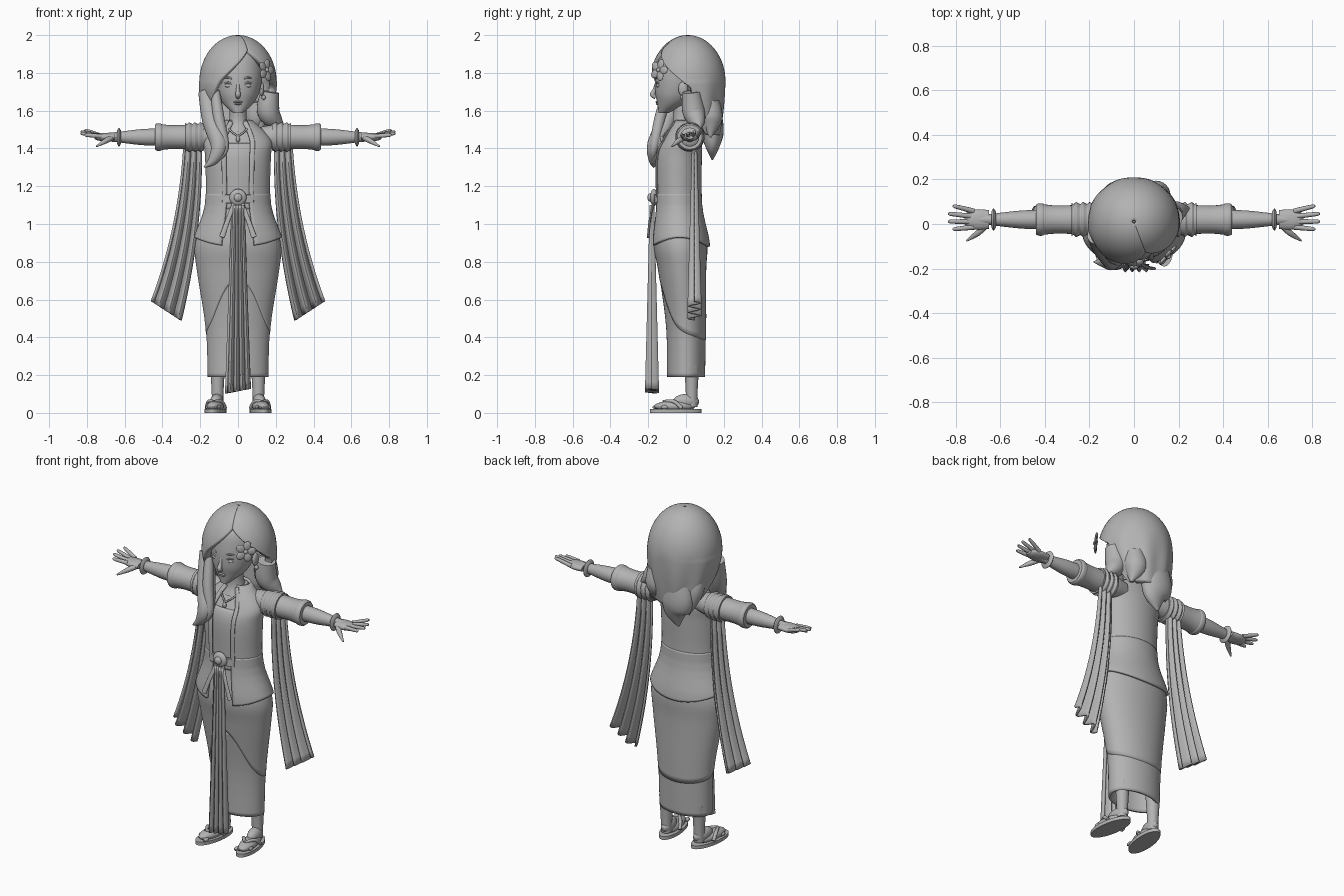
import bpy
import bmesh
import math
from mathutils import Vector, Matrix

default_cube = bpy.data.objects.get("Cube")
if default_cube:
    bpy.data.objects.remove(default_cube)

grey = bpy.data.materials.new("plain_grey")
grey.use_nodes = True
grey.diffuse_color = (.45, .45, .45, 1)
grey.node_tree.nodes["Principled BSDF"].inputs["Base Color"].default_value = grey.diffuse_color
parts = []


def smooth(points, steps=5):
    """Catmull-Rom interpolation of tuples."""
    result, last = [], len(points) - 1
    for i in range(last):
        quad = (points[max(i - 1, 0)], points[i], points[i + 1], points[min(i + 2, last)])
        for s in range(steps):
            t = s / steps
            result.append(tuple(b + t / 2 * (c - a + t * (2 * a - 5 * b + 4 * c - d + t * (3 * (b - c) + d - a)))
                                for a, b, c, d in zip(*quad)))
    return result + [tuple(points[last])]


def build(name, rows, closed=True, thickness=0, offset=-1):
    """Skin rows of points: closed rows are capped, open sheets are thickened."""
    count = len(rows[0])
    verts = [point for row in rows for point in row]
    faces = []
    for start in range(0, len(verts) - count, count):
        for j in range(count if closed else count - 1):
            k = (j + 1) % count
            faces.append((start + j, start + count + j, start + count + k, start + k))
    if closed:
        faces.append(range(count))
        faces.append(range(len(verts) - count, len(verts)))
    mesh = bpy.data.meshes.new(name)
    mesh.from_pydata(verts, [], [tuple(face) for face in faces])
    mesh.materials.append(grey)
    obj = bpy.data.objects.new(name, mesh)
    bpy.context.collection.objects.link(obj)
    parts.append(obj)
    if closed:
        bm = bmesh.new()
        bm.from_mesh(mesh)
        bmesh.ops.recalc_face_normals(bm, faces=bm.faces)
        bm.to_mesh(mesh)
        bm.free()
    else:
        cloth = obj.modifiers.new("thickness", 'SOLIDIFY')
        cloth.thickness, cloth.offset = thickness, offset
    return obj


def both_sides(obj):
    """Mirror a part across the middle of the body."""
    obj.modifiers.new("mirror", 'MIRROR').use_mirror_merge = False
    return obj


def circle(sides):
    return [(math.cos(math.tau * k / sides), math.sin(math.tau * k / sides)) for k in range(sides)]


def sweep(name, points, depth=1, flat=False, sides=24, steps=5):
    """Ellipses along a path of (x, y, z, half width)."""
    path, rows = smooth(points, steps), []
    for i, (*centre, radius) in enumerate(path):
        across, back = Vector((1, 0, 0)), Vector((0, 1, 0))
        if not flat:
            after, before = path[min(i + 1, len(path) - 1)], path[max(i - 1, 0)]
            along = Vector(after[:3]) - Vector(before[:3])
            across = along.cross(back).normalized()
            back = across.cross(along).normalized()
        rows.append([Vector(centre) + radius * (across * c + back * s * depth) for c, s in circle(sides)])
    return build(name, rows)


def ball(name, centre, size, turn=Matrix.Identity(3), sides=16):
    """Ellipsoid with an optional rotation."""
    rows = []
    for i in range(sides + 1):
        tilt = math.pi * (i + .05) / (sides + .1)
        rows.append([(math.sin(tilt) * c, math.sin(tilt) * s, math.cos(tilt)) for c, s in circle(sides)])
    obj = build(name, rows)
    obj.data.transform(Matrix.Translation(centre) @ turn.to_4x4() @ Matrix.Diagonal((*size, 1)))
    return obj


# Body profile: height, centre y, half width, half depth
figure = smooth([(.15, 0, .17, .11), (.45, 0, .18, .115), (.75, -.02, .225, .135), (.9, -.03, .235, .15),
                 (1.1, -.04, .17, .12), (1.35, -.04, .17, .12), (1.45, -.02, .17, .1), (1.56, 0, .06, .05)])


def around(height, degrees, grow=0):
    """Point on the body profile; zero degrees is the front."""
    low = max(row for row in figure[:-1] if row[0] <= height)
    high = figure[figure.index(low) + 1]
    t = (height - low[0]) / (high[0] - low[0])
    middle, wide, deep = (a + (b - a) * t for a, b in zip(low[1:], high[1:]))
    angle = math.radians(degrees)
    return Vector(((wide + grow) * math.sin(angle), middle - (deep + grow) * math.cos(angle), height))


def drape(name, top, hem, opening, end, grow, columns=64, levels=24):
    """Cloth following the body from a top height to a hem given per angle."""
    angles = [opening + (end - opening) * j / columns for j in range(columns + 1)]
    rows = [[around(top + (hem(a) - top) * i / levels, a, grow) for a in angles] for i in range(levels + 1)]
    return build(name, rows, closed=False, thickness=.014)


def wrapped_hem(degrees):
    angle = math.radians((degrees + 180) % 360 - 180)
    return .42 + .035 * math.cos(angle) + .25 * math.exp(-2 * angle ** 2)


def peplum_hem(degrees):
    return .905 - .025 * math.cos(2 * math.radians(degrees))


# Skirts
drape("lower_skirt", .7, lambda a: .19, 0, 360, -.01)
drape("wrapped_skirt", 1.12, wrapped_hem, 0, 360, -.008)

# Torso, blouse and open jacket
build("torso", [[around(row[0], a, -.016) for a in range(0, 360, 8)] for row in figure[:-1] if row[0] > 1])
drape("blouse", 1.43, lambda a: 1.08, -45, 45, -.008)
drape("jacket_bodice", 1.55, lambda a: 1.12, 24, 336, .004)
drape("jacket_peplum", 1.16, peplum_hem, 21, 339, .006)
drape("belt", 1.155, lambda a: 1.11, -28, 28, .01)
lapel = [(*around(1.54 - .05 * i, 25, .005), .013) for i in range(9)]
both_sides(sweep("jacket_lapels", lapel, depth=.5))
both_sides(sweep("belt_tails", [(.015, -.17, 1.12, .012), (.05, -.19, 1.03, .012), (.085, -.2, .93, .015)], depth=.5))
ball("buckle_plate", (0, -.17, 1.14), (.045, .02, .045))
ball("buckle_knob", (0, -.19, 1.14), (.022, .014, .022))


def pleats(name, top, bottom, centre, spread, width, folds, slant):
    """Hanging folded cloth that widens and drifts outwards on its way down."""
    rows, levels, columns = [], 24, 48
    for i in range(levels + 1):
        t = i / levels
        row = []
        for k in range(columns + 1):
            u = 2 * k / columns - 1
            row.append((centre[0] + spread * t * t + (width + .035 * t) * u,
                        centre[1] + (.006 + .025 * t) * math.sin(folds * math.pi * u),
                        top + (bottom - top) * t + slant * t * t * u))
        rows.append(row)
    return build(name, rows, closed=False, thickness=.012, offset=0)


# Front sash and the shawl hanging from both arms
pleats("front_sash", 1.1, .115, (0, -.18), 0, .028, 4, .012)
both_sides(pleats("shawl_falls", 1.47, .54, (.24, .045), .14, .042, 3, .05))


def arm(name, stations, depth=1):
    """Part of both arms, from pairs of (x, radius)."""
    both_sides(sweep(name, [(x, .02, 1.46, radius) for x, radius in stations], depth, sides=32))


# Sleeves, arms and hands
arm("shawl_wraps", [(.18 + .01 * i, .07 + .004 * (i % 3)) for i in range(11)])
arm("sleeves", [(.1, .05), (.2, .065), (.35, .063), (.43, .07), (.41, .045)])
arm("sleeve_cuffs", [(.4, .065), (.41, .072), (.43, .072), (.44, .065)])
arm("forearms", [(.38, .045), (.5, .043), (.64, .027), (.7, .022)], depth=.95)
arm("bracelets", [(.62, .035), (.63, .05), (.64, .035)])
arm("palms", [(.65, .02), (.7, .022), (.74, .018), (.76, .01)], depth=2.1)
for k in range(4):
    side = .024 * k - .016
    reach = .83 if k in (1, 2) else .81
    lift = 1.47 + .008 * k
    both_sides(sweep("fingers", [(.72, .002 + side, 1.465, .012), (reach - .01, side * 1.4, lift, .009),
                                 (reach, side * 1.4, lift, .003)], sides=12))
both_sides(sweep("thumbs", [(.66, 0, 1.46, .014), (.7, -.04, 1.44, .014), (.75, -.075, 1.41, .004)], sides=12))

# Legs, feet and sandals, with the toes turned out a little
foot = [sweep("legs", [(0, 0, .03, .03), (0, 0, .12, .032), (0, 0, .25, .04)], flat=True),
        ball("feet", (0, -.09, .035), (.045, .11, .03)),
        ball("insteps", (0, -.03, .06), (.035, .07, .04)),
        sweep("sandal_soles", [(0, -.085, 0, .055), (0, -.085, .02, .055)], depth=2.5, flat=True, sides=40, steps=1)]
for edge in (1, -1):
    foot.append(sweep("sandal_straps", [(edge * .05, -.06, .025, .01), (edge * .034, -.1, .06, .01),
                                        (0, -.15, .06, .008)], sides=12))
for k in range(5):
    foot.append(ball("toes", (.017 * k - .034, .009 * k - .185, .03), (.011, .02, .011), sides=10))
for piece in foot:
    piece.data.transform(Matrix.Translation((.108, .03, 0)) @ Matrix.Rotation(.14, 4, 'Z'))
    both_sides(piece)

# Head, neck and face
sweep("head", [(0, -.12, 1.587, .025), (0, -.07, 1.64, .082), (0, -.05, 1.7, .113), (0, -.03, 1.8, .13),
               (0, -.02, 1.9, .11), (0, 0, 1.95, .04)], flat=True, sides=40)
sweep("neck", [(0, -.03, 1.66, .045), (0, -.02, 1.55, .047), (0, -.01, 1.49, .08)], flat=True)
sweep("nose", [(0, -.155, 1.75, .008), (0, -.167, 1.71, .01), (0, -.177, 1.685, .014), (0, -.16, 1.67, .01)])
ball("upper_lip", (0, -.153, 1.646), (.024, .01, .005))
ball("lower_lip", (0, -.149, 1.636), (.019, .011, .006))
both_sides(ball("eyes", (.048, -.146, 1.733), (.022, .011, .011)))
both_sides(ball("ears", (.125, -.015, 1.715), (.014, .026, .038)))
both_sides(ball("earrings", (.136, -.02, 1.67), (.011, .011, .013)))
for name, height in (("eyelids", 1.735), ("eyebrows", 1.762)):
    both_sides(sweep(name, [(.022, -.156, height, .003), (.05, -.153, height + .014, .005),
                            (.082, -.13, height + .008, .002)], sides=10))

# Necklace
both_sides(sweep("necklace", [(.06, -.03, 1.55, .005), (.045, -.09, 1.5, .005), (0, -.122, 1.465, .005)], sides=10))
ball("pendant", (0, -.128, 1.45), (.012, .009, .017))


def hair_ring(height, middle, wide, deep, columns=96):
    """Ring of the hair shell, open in front of the face below the parting."""
    below = max(0, 1.92 - height)
    left = min(95, 20 + 375 * below)
    right = 20 - 300 * min(below, .16) - 160 * max(0, below - .16)
    wave = .12 * min(.2, max(0, 1.8 - height))
    ring = []
    for j in range(columns + 1):
        angle = math.radians(left + (360 + right - left) * j / columns)
        strand = 1 + wave * math.cos(9 * angle)
        ring.append((wide * strand * math.sin(angle), middle - deep * strand * math.cos(angle), height))
    return ring


# Hair shell: a dome, then a fall that narrows towards the back
levels = 24
dome = [math.pi / 2 * (i + .5) / levels for i in range(levels)]
rows = [hair_ring(1.75 + .25 * math.cos(t), .01, .205 * math.sin(t), .2 * math.sin(t)) for t in dome]
for i in range(levels + 1):
    t = i / levels
    rows.append(hair_ring(1.75 - .28 * t, .01 + .09 * t * t, .207 - .08 * t * t, .2 - .12 * t * t))
build("hair_shell", rows, closed=False, thickness=.04)


def lock(name, width, *points, depth=1):
    """Tapered strand of hair."""
    last = len(points) - 1
    sweep(name, [(*p, width * math.sin(math.pi * (.3 + .68 * i / last))) for i, p in enumerate(points)], depth)


lock("front_lock", .05, (-.17, -.05, 1.7), (-.14, -.1, 1.55), (-.1, -.16, 1.42), (-.13, -.17, 1.34), (-.18, -.17, 1.3))
lock("inner_lock", .03, (-.12, -.1, 1.7), (-.1, -.14, 1.55), (-.07, -.17, 1.4), (-.12, -.18, 1.32))
lock("left_lock", .06, (.17, .03, 1.7), (.16, .04, 1.6), (.2, .06, 1.54), (.25, .07, 1.5))
lock("left_back_lock", .07, (.1, .12, 1.65), (.1, .13, 1.55), (.13, .13, 1.46))
lock("back_tail", .1, (-.03, .13, 1.65), (-.04, .14, 1.5), (-.03, .14, 1.42), (-.05, .14, 1.34), depth=.6)
lock("right_back_lock", .05, (-.13, .08, 1.66), (-.13, .1, 1.55), (-.11, .13, 1.42))

# Hair flower, facing forward and to the left
facing = Vector((.75, -.65, .1)).normalized()
aim = facing.to_track_quat('Z', 'Y').to_matrix()
centre = Vector((.15, -.143, 1.815))
for k in range(5):
    spin = Matrix.Rotation(math.tau * k / 5, 3, 'Z')
    ball("flower_petal", centre + aim @ spin @ Vector((.033, 0, 0)), (.027, .022, .008), aim @ spin)
ball("flower_centre", centre + facing * .006, (.012, .012, .01), aim)

# Smooth shading with sharp edges kept
bpy.ops.object.select_all(action='DESELECT')
for part in parts:
    part.select_set(True)
bpy.context.view_layer.objects.active = parts[0]
bpy.ops.object.shade_smooth_by_angle(angle=math.radians(40))
